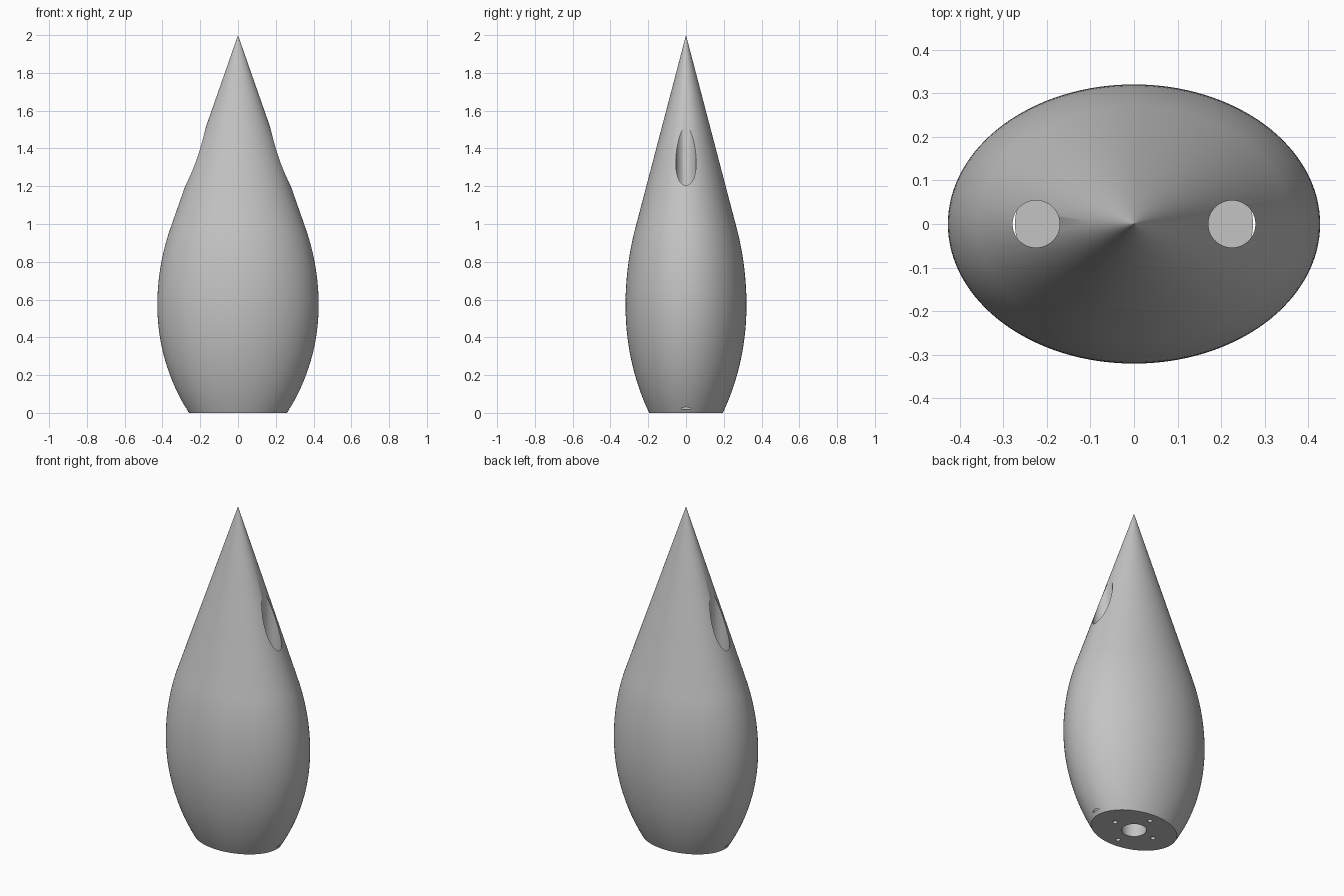
import bpy, bmesh, math

old = bpy.data.objects.get("Cube")
if old:
    bpy.data.objects.remove(old, do_unlink=True)

grey = bpy.data.materials.new("plain grey")
grey.use_nodes = True
colour = (0.55, 0.55, 0.55, 1)
grey.diffuse_color = colour
grey.node_tree.nodes["Principled BSDF"].inputs["Base Color"].default_value = colour

SEGMENTS = 128
WIDEST, BELLY_Z, SEAM_Z = 0.427, 0.57, 0.98


def radius_at(z):
    """Half width of the teardrop: straight cone above, bulging arcs below."""
    if z >= SEAM_Z:
        return 0.35 * (2 - z)
    arc = 1.24 if z > BELLY_Z else 1.056
    return WIDEST - arc + math.sqrt(arc ** 2 - (z - BELLY_Z) ** 2)


def add_object(name, bm):
    mesh = bpy.data.meshes.new(name)
    bm.to_mesh(mesh)
    bm.free()
    mesh.materials.append(grey)
    obj = bpy.data.objects.new(name, mesh)
    bpy.context.collection.objects.link(obj)
    return obj


# Teardrop body: rings of an oval cross-section, closed at tip and base
heights = [SEAM_Z * i / 32 for i in range(33)] + [1.3, 1.7, 1.95, 1.995]
bm = bmesh.new()
rings = []
for z in heights:
    r = radius_at(z)
    angles = [math.tau * i / SEGMENTS for i in range(SEGMENTS)]
    rings.append([bm.verts.new((r * math.cos(a), 0.75 * r * math.sin(a), z)) for a in angles])
for low, high in zip(rings, rings[1:]):
    for i in range(SEGMENTS):
        j = (i + 1) % SEGMENTS
        bm.faces.new((low[i], low[j], high[j], high[i]))
tip = bm.verts.new((0, 0, 2))
for i in range(SEGMENTS):
    bm.faces.new((rings[-1][i], rings[-1][(i + 1) % SEGMENTS], tip))
bm.faces.new(rings[0][::-1])
body = add_object("teardrop_body", bm)


def drill(x, y, radius, bottom, top, sides=64):
    """Cut a vertical round hole into the body."""
    bm = bmesh.new()
    bmesh.ops.create_cone(bm, cap_ends=True, segments=sides, radius1=radius,
                          radius2=radius, depth=top - bottom)
    bmesh.ops.translate(bm, verts=bm.verts, vec=(x, y, (top + bottom) / 2))
    cutter = add_object("hole_cutter", bm)
    cutter.hide_render = True
    mod = body.modifiers.new("hole", "BOOLEAN")
    mod.operation = "DIFFERENCE"
    mod.solver = "EXACT"
    mod.object = cutter
    bpy.context.view_layer.objects.active = body
    bpy.ops.object.modifier_apply(modifier=mod.name)
    bpy.data.objects.remove(cutter, do_unlink=True)


# Deep shafts dropping through the left and right shoulders
for side in (-1, 1):
    drill(side * 0.2245, 0, 0.054, 0.021, 1.8)

# Central socket and four screw holes in the base
drill(0, 0, 0.068, -0.1, 0.3)
for i in range(4):
    a = i * math.pi / 2
    drill(0.135 * math.cos(a), 0.135 * math.sin(a), 0.0135, -0.1, 0.1, 24)

# Smooth surface with crisp hole rims
bpy.ops.object.select_all(action="DESELECT")
body.select_set(True)
bpy.context.view_layer.objects.active = body
bpy.ops.object.shade_smooth_by_angle(angle=math.radians(30))
